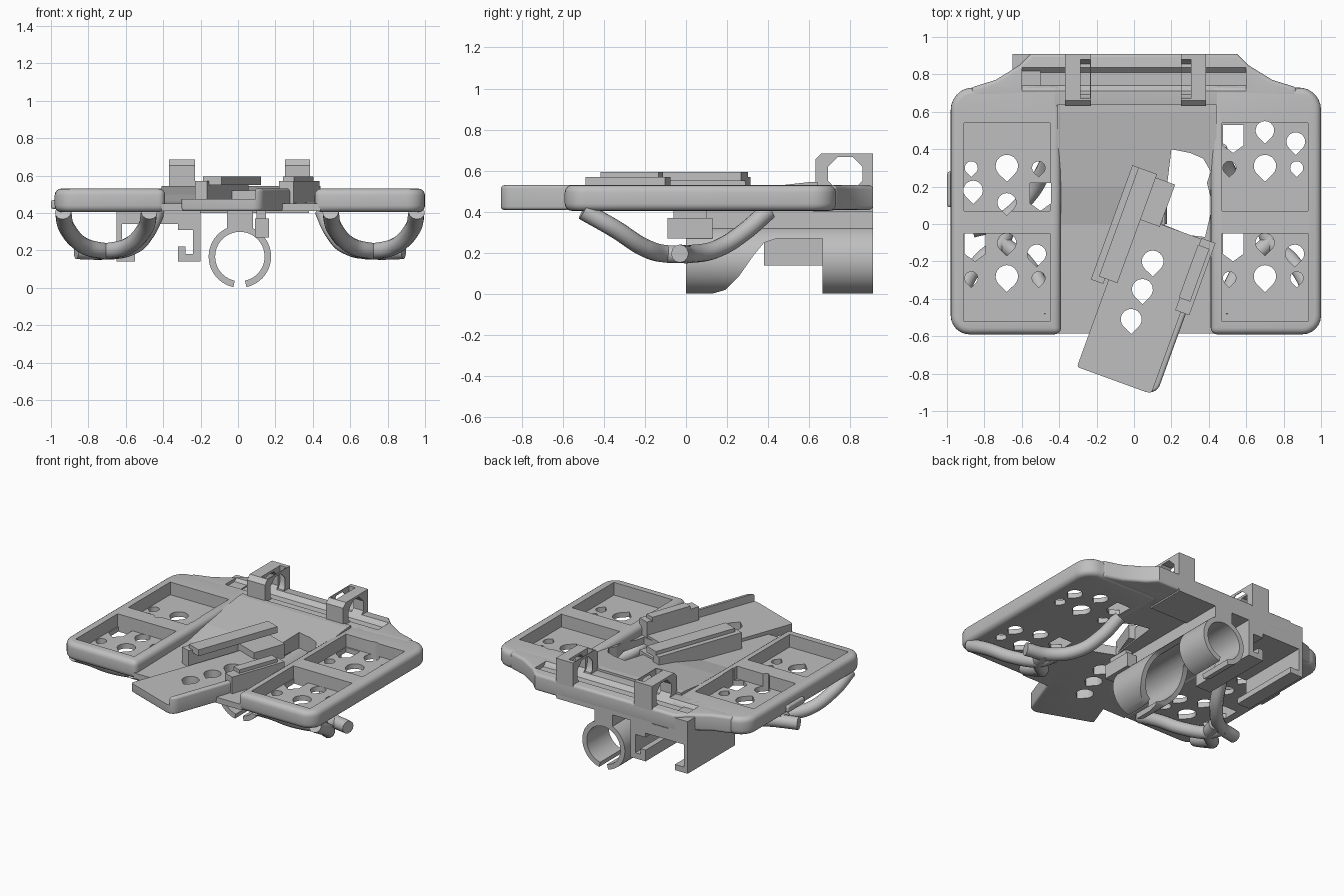
import bpy, bmesh, math
from mathutils import Vector, Matrix

old = bpy.data.objects.get("Cube")
if old:
    bpy.data.objects.remove(old, do_unlink=True)

grey = bpy.data.materials.new("plain_grey")
grey.use_nodes = True
colour = (0.52, 0.52, 0.52, 1)
grey.diffuse_color = colour
grey.node_tree.nodes["Principled BSDF"].inputs["Base Color"].default_value = colour


def add_prism(bm, pts, lo, hi, axis="z"):
    """Extrude a 2D outline along an axis."""
    place = {"x": lambda a, b, h: (h, a, b),
             "y": lambda a, b, h: (a, h, b),
             "z": lambda a, b, h: (a, b, h)}[axis]
    rings = [[bm.verts.new(place(a, b, h)) for a, b in pts] for h in (lo, hi)]
    n = len(pts)
    bm.faces.new(rings[0])
    bm.faces.new(rings[1][::-1])
    for i in range(n):
        j = (i + 1) % n
        bm.faces.new((rings[0][j], rings[0][i], rings[1][i], rings[1][j]))


def finish(bm, name):
    bmesh.ops.recalc_face_normals(bm, faces=bm.faces)
    mesh = bpy.data.meshes.new(name)
    bm.to_mesh(mesh)
    bm.free()
    mesh.materials.append(grey)
    ob = bpy.data.objects.new(name, mesh)
    bpy.context.collection.objects.link(ob)
    return ob


def prism(name, pts, lo, hi, axis="z"):
    bm = bmesh.new()
    add_prism(bm, pts, lo, hi, axis)
    return finish(bm, name)


def rect(x0, x1, y0, y1):
    return [(x0, y0), (x1, y0), (x1, y1), (x0, y1)]


def box(name, x0, x1, y0, y1, z0, z1):
    return prism(name, rect(x0, x1, y0, y1), z0, z1)


def arc(cx, cy, r, start, end, n):
    angles = [math.radians(start + (end - start) * i / n) for i in range(n + 1)]
    return [(cx + r * math.cos(a), cy + r * math.sin(a)) for a in angles]


def teardrop(x, y, r):
    return arc(x, y, r, -45, 225, 14) + [(x, y - r * 1.4)]


def select(ob):
    bpy.ops.object.select_all(action="DESELECT")
    ob.select_set(True)
    bpy.context.view_layer.objects.active = ob


def apply_all(ob):
    select(ob)
    for m in list(ob.modifiers):
        bpy.ops.object.modifier_apply(modifier=m.name)


def cut(ob, cutter):
    mod = ob.modifiers.new("cut", "BOOLEAN")
    mod.operation, mod.object, mod.solver = "DIFFERENCE", cutter, "EXACT"
    apply_all(ob)
    bpy.data.objects.remove(cutter, do_unlink=True)


def cut_outlines(ob, outlines, lo, hi):
    bm = bmesh.new()
    for pts in outlines:
        add_prism(bm, pts, lo, hi)
    cut(ob, finish(bm, "cutter"))


def round_edges(ob, width):
    mod = ob.modifiers.new("round", "BEVEL")
    mod.width, mod.segments, mod.limit_method = width, 4, "ANGLE"
    mod.angle_limit = math.radians(50)
    apply_all(ob)


def smooth(ob):
    select(ob)
    bpy.ops.object.shade_smooth_by_angle(angle=math.radians(35))


# Side trays with two pockets and drop shaped holes each
MID = 0.69
front_holes = [(0.01, -0.10, .05), (0.17, -0.16, .05), (-0.18, -0.29, .035),
               (0.01, -0.28, .06), (0.18, -0.29, .035)]
rear_holes = {-1: [(-0.17, 0.18, .052), (0.01, 0.115, .05)],
              1: [(0.01, 0.50, .05), (0.175, 0.44, .05)]}
square_hole = {-1: (0.18, 0.16), 1: (-0.17, 0.47)}
for side, name in ((-1, "right_tray"), (1, "left_tray")):
    cx = side * MID + 0.01
    out = [(-0.29, -0.59)] + arc(0.20, -0.49, 0.10, -90, 0, 6)
    out += arc(0.18, 0.61, 0.12, 0, 80, 6) + [(-0.29, 0.74)]
    tray = prism(name, [(cx + side * x, y) for x, y in out], 0.405, 0.53)
    round_edges(tray, 0.035)
    cut_outlines(tray, [rect(cx - .23, cx + .23, 0.07, 0.54),
                        rect(cx - .23, cx + .23, -0.52, -0.05)], 0.44, 0.7)
    drops = front_holes + rear_holes[side]
    drops += [(-0.18, 0.30, .035), (0.01, 0.31, .06), (0.18, 0.30, .035)]
    outlines = [teardrop(cx - 0.01 + x, y, r) for x, y, r in drops]
    for x, y in (square_hole[side], (-0.17, -0.11)):
        outlines.append([(cx + x - .055, y + .06), (cx + x - .055, y - .05),
                         (cx + x, y - .09), (cx + x + .055, y - .05),
                         (cx + x + .055, y + .06)])
    cut_outlines(tray, outlines, 0.3, 0.6)
    smooth(tray)

# Sloping centre plate with an opening beside the turned tray
plate = prism("centre_plate", [(-0.585, 0.41), (0.64, 0.41), (0.64, 0.545), (0.6, 0.545),
                               (0.2, 0.50), (0.0, 0.46), (-0.585, 0.45)], -0.41, 0.44, "x")
opening = [(0.15, 0.0), (0.17, 0.15), (0.20, 0.40), (0.30, 0.38), (0.37, 0.35),
           (0.41, 0.28), (0.39, 0.22), (0.42, 0.1), (0.38, -0.07), (0.30, -0.06)]
cut_outlines(plate, [opening], 0.3, 0.7)

# Turned centre tray with a low floor and a rounded rim on its left side
turn = Matrix.Translation((-0.30, -0.75, 0)) @ Matrix.Rotation(math.radians(-20), 4, "Z")
slab_outline = [(0, -0.015)] + arc(0.39, 0.045, 0.06, -90, 0, 5) + [(0.45, 0.855), (0, 0.855)]
slab = prism("turned_tray", slab_outline, 0.41, 0.53)
round_edges(slab, 0.015)
cut(slab, box("cutter", -0.1, 0.42, -0.1, 0.9, 0.475, 0.7))
turned = [slab]
turned.append(box("turned_rail_right", -0.09, -0.02, 0.45, 1.10, 0.42, 0.57))
turned.append(box("turned_rail_right_cap", -0.055, 0.05, 0.48, 1.10, 0.55, 0.595))
turned.append(box("turned_rail_right_end", -0.02, 0.16, 0.84, 1.08, 0.42, 0.52))
turned.append(box("turned_rail_left", 0.39, 0.47, 0.45, 0.86, 0.42, 0.57))
turned.append(box("turned_rail_left_cap", 0.385, 0.45, 0.52, 0.82, 0.56, 0.595))
for ob in turned:
    ob.data.transform(turn)
drops = [teardrop(0.10, -0.20, .058), teardrop(0.045, -0.35, .056), teardrop(-0.015, -0.51, .056)]
for ob in (slab, plate):
    cut_outlines(ob, drops, 0.3, 0.7)
smooth(slab)

# Rear bar with sloped shoulders and a groove in line with the hinge bores
bore = arc(0.775, 0.585, 0.09, 22.5, 337.5, 7)
half = [(0.55, 0.91), (0.61, 0.85), (0.74, 0.77), (0.87, 0.73), (0.87, 0.66), (0.40, 0.62)]
bar = prism("rear_bar", half + [(-x, y) for x, y in half[::-1]], 0.41, 0.53)
round_edges(bar, 0.02)
cut(bar, prism("cutter", bore, -0.6, 0.6, "x"))
smooth(bar)
box("rear_centre_block", -0.37, 0.38, 0.62, 0.91, 0.40, 0.50)

# Rear hinge brackets with octagonal bores and a slot on the inner side
for side, name in ((-1, "right_bracket"), (1, "left_bracket")):
    x0, x1 = (-0.37, -0.23) if side < 0 else (0.25, 0.385)
    outline = [(0.63, 0.41), (0.91, 0.41), (0.91, 0.685), (0.66, 0.685), (0.63, 0.655)]
    bracket = prism(name, outline, x0, x1, "x")
    cut(bracket, prism("cutter", bore, x0 - 0.1, x1 + 0.1, "x"))
    s0, s1 = (-0.285, -0.235) if side < 0 else (0.255, 0.305)
    slot = arc(0.775, 0.595, 0.105, 180, 360, 12) + [(0.88, 0.8), (0.67, 0.8)]
    cut(bracket, prism("cutter", slot, s0, s1, "x"))
    smooth(bracket)

# Split tube clamp under the middle, open between its two ends
RING = (0.01, 0.167)
clamp = prism("tube_clamp", arc(*RING, 0.167, -78, 258, 48) + arc(*RING, 0.132, 258, -78, 48),
              0.0, 0.91, "y")
scoop = [(0.12, -0.1), (0.12, 0.0), (0.19, 0.02), (0.26, 0.09), (0.33, 0.19), (0.38, 0.25),
         (0.44, 0.27), (0.665, 0.27), (0.665, -0.1)]
cut(clamp, prism("cutter", scoop, -0.5, 0.5, "x"))
smooth(clamp)
box("clamp_spine", -0.06, 0.08, 0.0, 0.91, 0.315, 0.42)
box("clamp_side_block", 0.09, 0.165, -0.09, 0.13, 0.27, 0.37)
box("clamp_side_plate", 0.10, 0.15, -0.06, 0.10, 0.36, 0.42)

# Slide channel below the right rear
channel = [(-0.65, 0.42), (-0.65, 0.14), (-0.55, 0.14), (-0.55, 0.18), (-0.62, 0.18),
           (-0.62, 0.34), (-0.32, 0.34), (-0.32, 0.31), (-0.24, 0.31), (-0.24, 0.18),
           (-0.28, 0.18), (-0.28, 0.22), (-0.32, 0.22), (-0.32, 0.14), (-0.20, 0.14), (-0.20, 0.42)]
prism("slide_channel", channel, 0.38, 0.91, "y")
box("channel_corner", -0.65, -0.50, 0.74, 0.91, 0.40, 0.51)

# Small side knob
knob = box("right_side_knob", -1.0, -0.94, 0.09, 0.28, 0.42, 0.47)
round_edges(knob, 0.015)


# Curved carrying tubes: two front legs and a crossing rear leg under each tray
def tube(name, pts, radius=0.044):
    curve = bpy.data.curves.new(name, "CURVE")
    curve.dimensions = "3D"
    curve.bevel_depth, curve.bevel_resolution = radius, 4
    curve.use_fill_caps = True
    spline = curve.splines.new("BEZIER")
    spline.bezier_points.add(len(pts) - 1)
    for p, co in zip(spline.bezier_points, pts):
        p.co = Vector(co)
        p.handle_left_type = p.handle_right_type = "AUTO"
    curve.materials.append(grey)
    ob = bpy.data.objects.new(name, curve)
    bpy.context.collection.objects.link(ob)
    select(ob)
    bpy.ops.object.convert(target="MESH")
    smooth(bpy.context.object)


for side, name in ((-1, "right"), (1, "left")):
    cx = side * 0.715 + 0.01
    for k, leg in ((1, "outer"), (-1, "inner")):
        s = side * k
        tube(f"{name}_{leg}_front_tube",
             [(cx + s * 0.23, -0.50, 0.405), (cx + s * 0.21, -0.35, 0.32),
              (cx + s * 0.12, -0.20, 0.225), (cx, -0.09, 0.195), (cx - s * 0.04, 0.02, 0.195)])
    tube(f"{name}_rear_tube",
         [(cx + side * 0.16, -0.03, 0.197), (cx, 0.02, 0.195), (cx - side * 0.14, 0.15, 0.22),
          (cx - side * 0.22, 0.28, 0.30), (cx - side * 0.27, 0.40, 0.405)])
